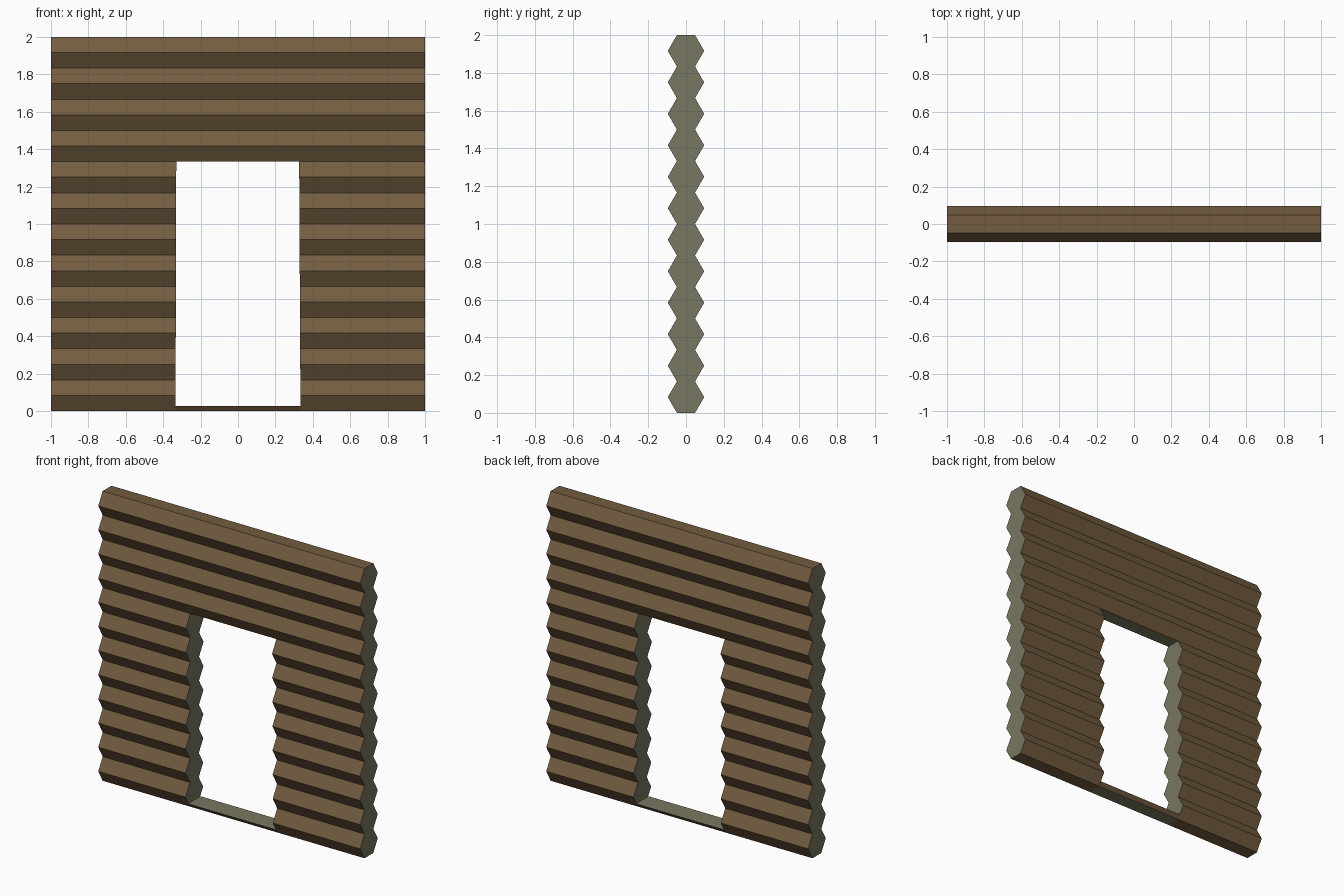
import bpy, bmesh

if "Cube" in bpy.data.objects:
    bpy.data.objects.remove(bpy.data.objects["Cube"])

LOGS, BELOW = 12, 8            # courses in total, courses beside the doorway
H = 2 / LOGS                   # height of one hexagonal log
R = H / 3 ** 0.5               # hexagon radius (ridge depth)
V = R / 2                      # valley depth
DOOR_TOP = BELOW * H


def material(name, rgb):
    m = bpy.data.materials.new(name)
    m.diffuse_color = (*rgb, 1)
    m.use_nodes = True
    m.node_tree.nodes["Principled BSDF"].inputs["Base Color"].default_value = m.diffuse_color
    return m


wood = material("log_brown", (0.17, 0.108, 0.05))
cut = material("cut_end_grey", (0.19, 0.185, 0.12))


def zigzag(first, last, side):
    """Outline of the stacked logs on one side, from the bottom up."""
    pts = []
    for i in range(first, last):
        pts += [(side * V, i * H), (side * R, (i + 0.5) * H)]
    return pts + [(side * V, last * H)]


def extrude(name, profile, left, right, caps=True, closed=False, cut_sides=()):
    """Sweep a (y, z) profile along x; left and right give x at height z."""
    bm = bmesh.new()
    a = [bm.verts.new((left(z), y, z)) for y, z in profile]
    b = [bm.verts.new((right(z), y, z)) for y, z in profile]
    n = len(profile)
    for i in range(n if closed else n - 1):
        j = (i + 1) % n
        f = bm.faces.new((a[i], a[j], b[j], b[i]))
        f.material_index = int(i in cut_sides)
    if caps:
        for loop in (a[::-1], b):
            bm.faces.new(loop).material_index = 1
    mesh = bpy.data.meshes.new(name)
    bm.to_mesh(mesh)
    bm.free()
    mesh.materials.append(wood)
    mesh.materials.append(cut)
    obj = bpy.data.objects.new(name, mesh)
    bpy.context.collection.objects.link(obj)
    return obj


def outer_left(z):
    return -1.0


def outer_right(z):
    return 1.0


# Door jambs lean in very slightly towards the top
def jamb_left(z):
    return -0.334 + 0.004 * z / DOOR_TOP


def jamb_right(z):
    return 0.334 - 0.007 * z / DOOR_TOP


# Log walls on either side of the doorway
side = zigzag(0, BELOW, -1)[::-1] + zigzag(0, BELOW, 1)
extrude("left_log_wall", side, outer_left, jamb_left)
extrude("right_log_wall", side, jamb_right, outer_right)

# Full-length logs above the doorway
upper = zigzag(BELOW, LOGS, 1) + zigzag(BELOW, LOGS, -1)[::-1]
extrude("upper_log_wall", upper, outer_left, outer_right)

# Underside of the door header
extrude("door_header_underside", [(-V, DOOR_TOP), (V, DOOR_TOP)],
        jamb_left, jamb_right, caps=False, cut_sides=(0,))

# Thin threshold across the doorway
T = 0.068
extrude("door_threshold", [(-V, 0), (V, 0), (T, 0.027), (-T, 0.027)],
        jamb_left, jamb_right, caps=False, closed=True, cut_sides=(0, 2))
